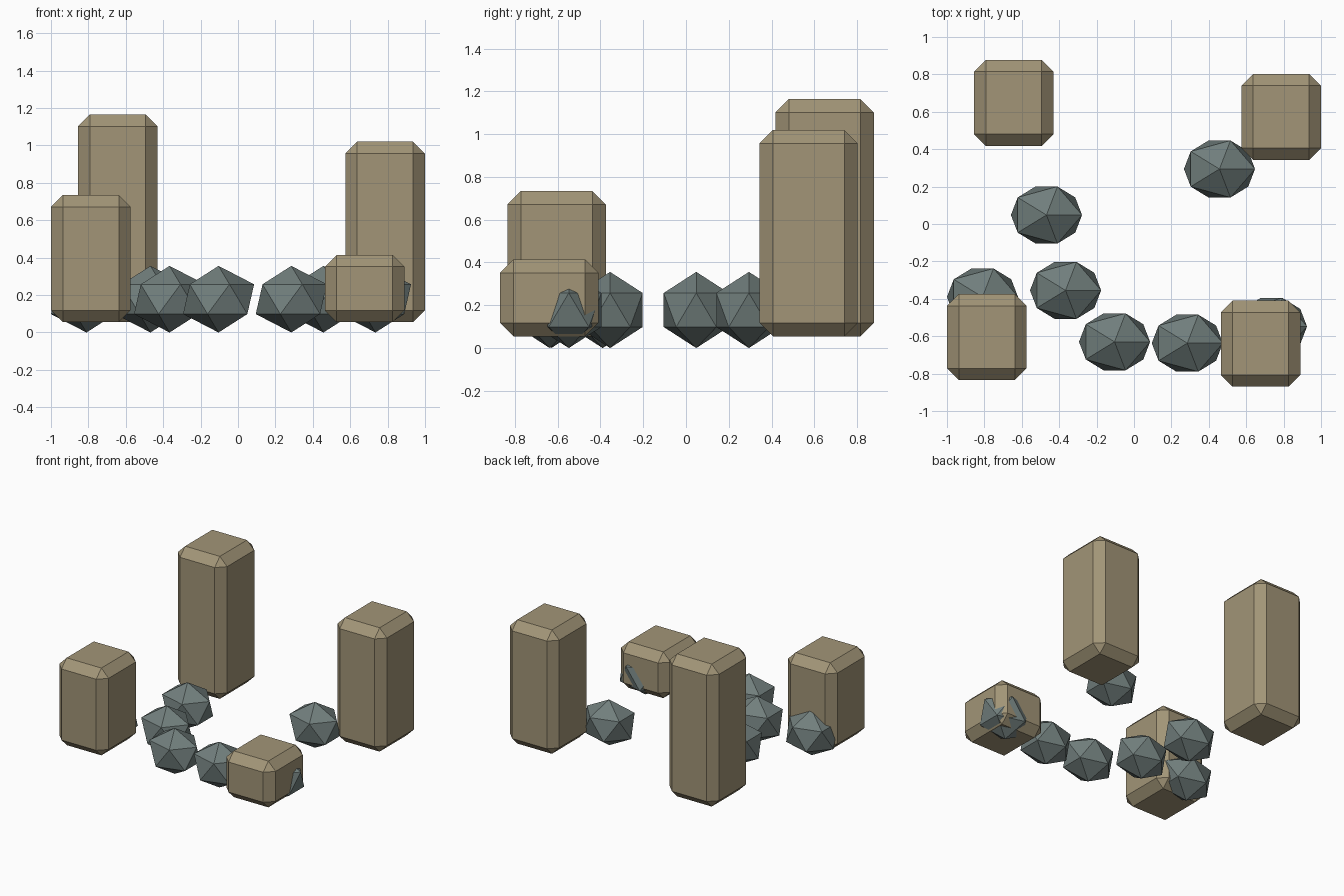
import bpy
import bmesh
from mathutils import Matrix, Vector

default = bpy.data.objects.get("Cube")
if default:
    bpy.data.objects.remove(default, do_unlink=True)


def material(name, rgb):
    mat = bpy.data.materials.new(name)
    mat.use_nodes = True
    color = (*rgb, 1.0)
    mat.diffuse_color = color
    bsdf = next(n for n in mat.node_tree.nodes if n.type == "BSDF_PRINCIPLED")
    bsdf.inputs["Base Color"].default_value = color
    bsdf.inputs["Roughness"].default_value = 0.9
    return mat


def add_object(name, bm, mat, location):
    mesh = bpy.data.meshes.new(name)
    bm.to_mesh(mesh)
    bm.free()
    mesh.materials.append(mat)
    obj = bpy.data.objects.new(name, mesh)
    obj.location = location
    bpy.context.collection.objects.link(obj)
    return obj


sandstone = material("sandstone", (0.36, 0.30, 0.185))
slate = material("slate_grey", (0.165, 0.21, 0.203))

# Chamfered stone pillars of differing heights
PILLAR_BASE = 0.055


def pillar(name, x, y, top):
    height = top - PILLAR_BASE
    bm = bmesh.new()
    bmesh.ops.create_cube(bm, size=1.0, matrix=Matrix.Diagonal((0.425, 0.46, height, 1)))
    bmesh.ops.bevel(bm, geom=bm.edges[:], offset=0.063, segments=1,
                    profile=0.5, affect="EDGES")
    add_object(name, bm, sandstone, Vector((x, y, PILLAR_BASE + height / 2)))


pillar("back_right_pillar", -0.643, 0.648, 1.165)
pillar("back_left_pillar", 0.787, 0.573, 1.02)
pillar("front_right_pillar", -0.787, -0.605, 0.735)
pillar("front_left_pillar", 0.677, -0.64, 0.415)


# Faceted boulders scattered between the pillars
def boulder(name, x, y):
    bm = bmesh.new()
    bmesh.ops.create_icosphere(bm, subdivisions=1, radius=1.0,
                               matrix=Matrix.Diagonal((0.2125, 0.179, 0.178, 1)))
    add_object(name, bm, slate, Vector((x, y, 0.178)))


spots = [(-0.468, 0.048), (0.457, 0.294), (-0.366, -0.355), (-0.104, -0.63),
         (0.285, -0.637), (-0.81, -0.39), (0.735, -0.548)]
for i, (x, y) in enumerate(spots, 1):
    boulder(f"boulder_{i}", x, y)
